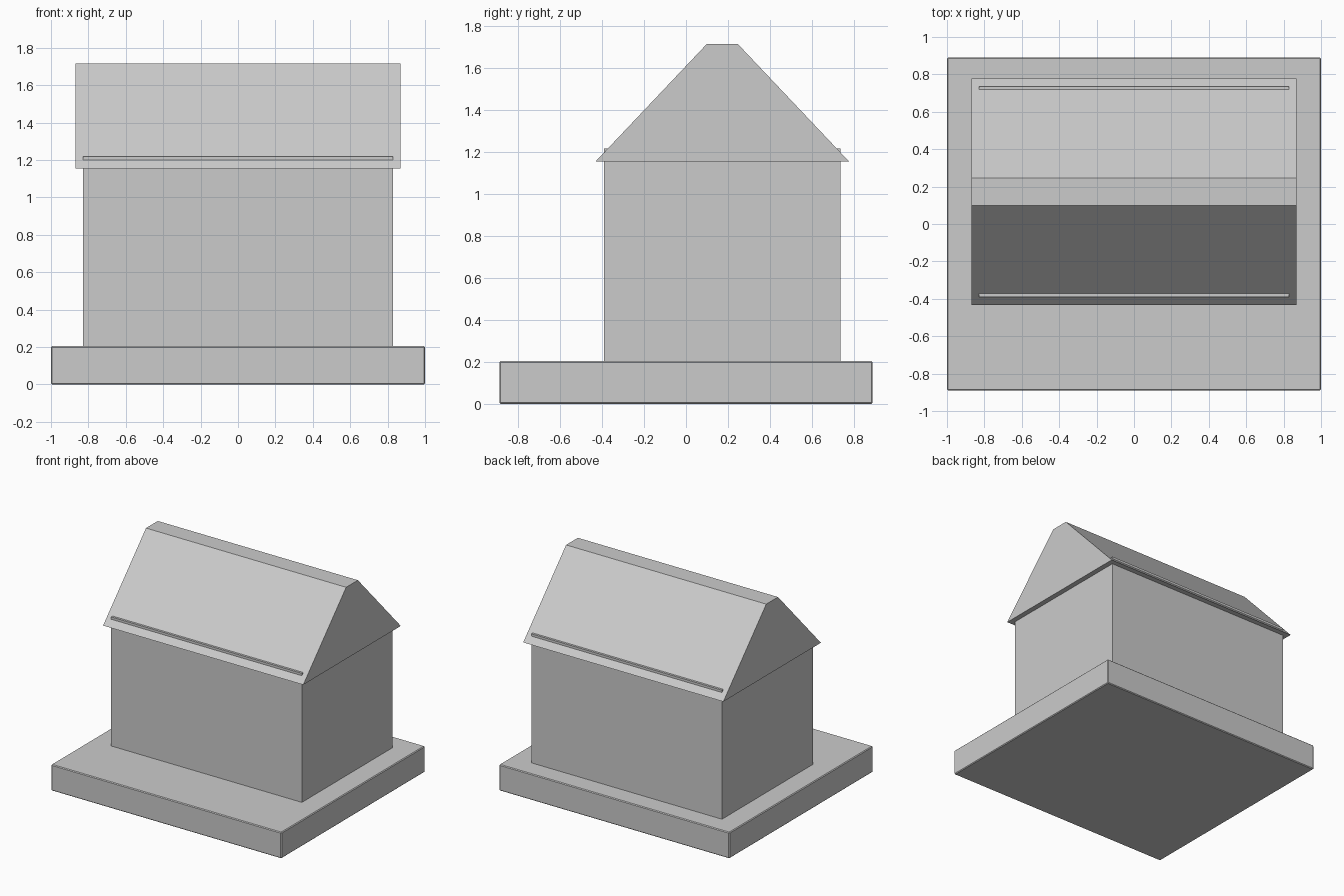
import bpy
import bmesh

cube = bpy.data.objects.get("Cube")
if cube:
    bpy.data.objects.remove(cube, do_unlink=True)

# One plain grey for the whole model
grey = bpy.data.materials.new("light_grey")
grey.use_nodes = True
colour = (0.6, 0.6, 0.6, 1)
grey.diffuse_color = colour
grey.node_tree.nodes["Principled BSDF"].inputs["Base Color"].default_value = colour


def extrude_profile(name, half_width, profile):
    """Solid made by sweeping a (y, z) outline along x."""
    bm = bmesh.new()
    face = bm.faces.new([bm.verts.new((-half_width, y, z)) for y, z in profile])
    swept = bmesh.ops.extrude_face_region(bm, geom=[face])["geom"]
    verts = [v for v in swept if isinstance(v, bmesh.types.BMVert)]
    bmesh.ops.translate(bm, verts=verts, vec=(2 * half_width, 0, 0))
    bmesh.ops.recalc_face_normals(bm, faces=bm.faces)
    mesh = bpy.data.meshes.new(name)
    bm.to_mesh(mesh)
    bm.free()
    mesh.materials.append(grey)
    obj = bpy.data.objects.new(name, mesh)
    bpy.context.collection.objects.link(obj)
    return obj


def box_profile(y0, y1, z0, z1):
    return [(y0, z0), (y1, z0), (y1, z1), (y0, z1)]


# Ground slab with finely bevelled edges
slab = extrude_profile("base_slab", 1.0, box_profile(-0.89, 0.89, 0, 0.205))
bevel = slab.modifiers.new("edge_bevel", "BEVEL")
bevel.width = 0.006
bevel.segments = 1

# Walls, whose top edges poke slightly through the eaves
extrude_profile("walls", 0.828, box_profile(-0.39, 0.736, 0.2, 1.218))

# Gabled roof with a flat ridge
extrude_profile("roof", 0.869, [(-0.432, 1.155), (0.778, 1.155),
                                (0.246, 1.717), (0.1, 1.717)])
